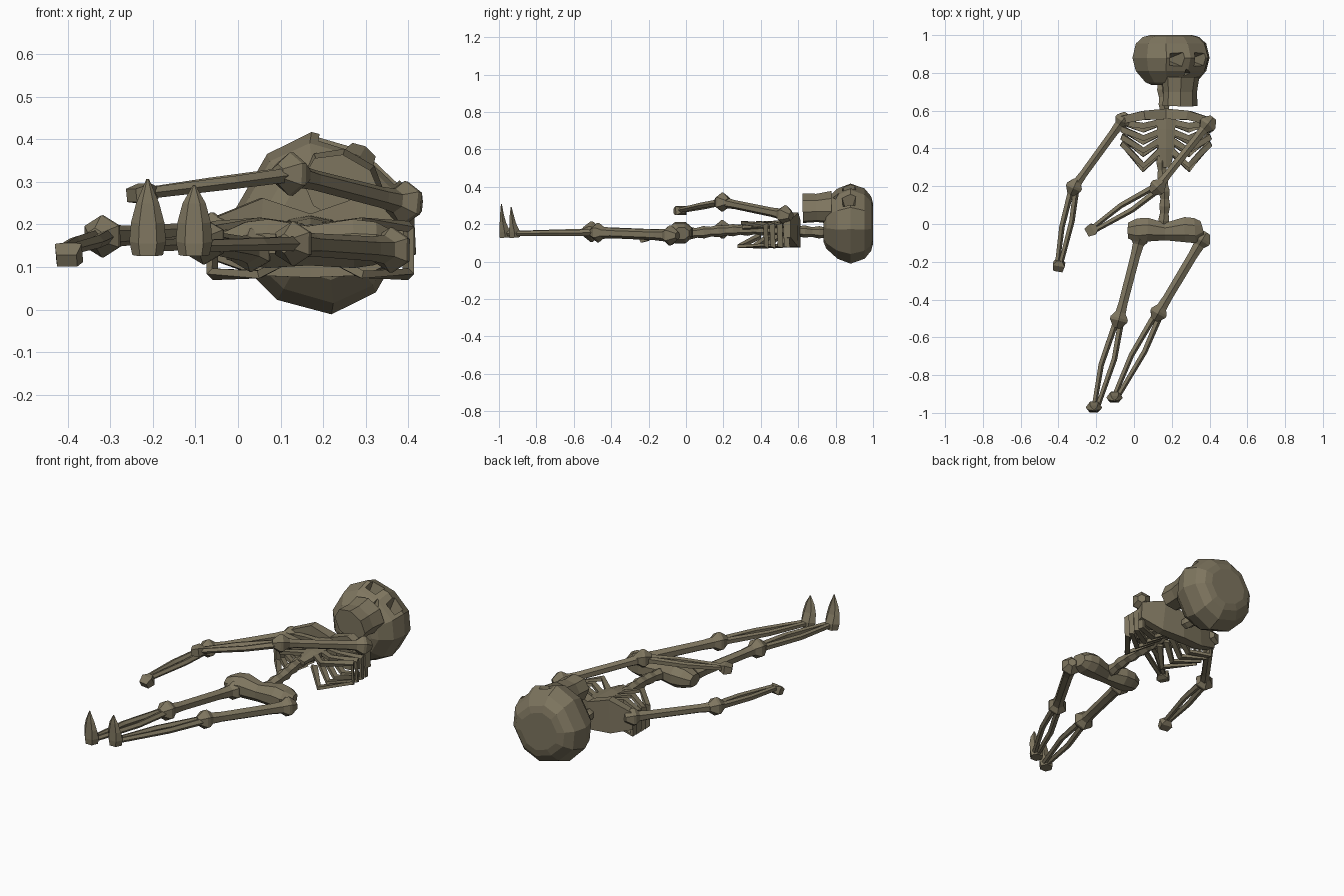
import bpy, bmesh
from math import sin, cos, pi, radians
from mathutils import Vector as V

if "Cube" in bpy.data.objects:
    bpy.data.objects.remove(bpy.data.objects["Cube"])

mat = bpy.data.materials.new("old_bone")
mat.diffuse_color = (0.21, 0.18, 0.115, 1)
mat.use_nodes = True
mat.node_tree.nodes["Principled BSDF"].inputs["Base Color"].default_value = mat.diffuse_color


def loft(name, pts, radii, n=6, ref=(0, 0, 1), turn=0.5, power=1.0):
    """Skin n-sided rings along a path; radii are numbers or (side, up) pairs; power < 1 squares the rings."""
    pts, ref = [V(p) for p in pts], V(ref)
    bm, rings = bmesh.new(), []

    def box(c):
        return abs(c) ** power * (1 if c > 0 else -1)
    for i, (p, r) in enumerate(zip(pts, radii)):
        ru, rv = r if isinstance(r, tuple) else (r, r)
        t = (pts[min(i + 1, len(pts) - 1)] - pts[max(i - 1, 0)]).normalized()
        u = t.cross(ref).normalized()
        v = u.cross(t)
        angles = [(k + turn) * 2 * pi / n for k in range(n)]
        rings.append([bm.verts.new(p + u * ru * box(cos(a)) + v * rv * box(sin(a))) for a in angles])
    for a, b in zip(rings, rings[1:]):
        for k in range(n):
            bm.faces.new((a[k], a[(k + 1) % n], b[(k + 1) % n], b[k]))
    bm.faces.new(rings[0])
    bm.faces.new(rings[-1])
    bmesh.ops.recalc_face_normals(bm, faces=bm.faces)
    me = bpy.data.meshes.new(name)
    bm.to_mesh(me)
    bm.free()
    me.materials.append(mat)
    ob = bpy.data.objects.new(name, me)
    bpy.context.collection.objects.link(ob)
    return ob


def knob(name, c, d, r):
    """Faceted spindle-shaped joint, aligned with the bone direction."""
    c, d = V(c), V(d).normalized()
    loft(name, [c + d * r * s for s in (-1, -.15, .15, 1)],
         [r * .5, r * 1.15, r * 1.15, r * .5])


def limb(name, a, b, c, r, bow, ends):
    """Single upper bone a-b, bowed pair of bones b-c, knobs at a and b."""
    a, b, c = V(a), V(b), V(c)
    loft(name + "_upper_bone", [a, a.lerp(b, .2), a.lerp(b, .8), b],
         [r * 1.25, r, r * .95, r * 1.2])
    side = (c - b).cross(V((0, 0, 1))).normalized()
    for label, s, f in (("inner", 1, .55), ("outer", -1, .45)):
        loft(f"{name}_lower_bone_{label}",
             [b + side * s * .012, b.lerp(c, f) + side * s * bow, c + side * s * .01],
             [.018, .016, .014], 5)
    knob(name + "_top_joint", a, b - a, ends[0])
    knob(name + "_middle_joint", b, c - a, ends[1])


# Limbs
limb("left_arm", (-.06, .55, .18), (-.318, .195, .172), (-.395, -.195, .145), .025, .023, (.042, .043))
limb("right_arm", (.39, .527, .25), (.125, .195, .318), (-.205, -.02, .275), .025, .026, (.045, .044))
limb("left_leg", (.03, -.08, .14), (-.08, -.505, .16), (-.2, -.955, .15), .029, .03, (.045, .047))
limb("right_leg", (.36, -.085, .14), (.13, -.47, .155), (-.09, -.9, .15), .029, .027, (.046, .045))

# Hands
for name, a, b in (("left_hand", (-.393, -.19, .145), (-.402, -.245, .115)),
                   ("right_hand", (-.195, -.015, .275), (-.25, -.045, .268))):
    a, b = V(a), V(b)
    loft(name, [a, a.lerp(b, .4), b], [.02, (.045, .034), (.034, .022)], 4)

# Feet pointing upwards
for name, x, y, top in (("left_foot", -.212, -.967, .307), ("right_foot", -.103, -.915, .292)):
    loft(name, [(x, y, .128), (x, y - .003, .16), (x, y - .012, .205), (x, y - .017, .25), (x, y - .02, top)],
         [(.036, .033), (.043, .033), (.039, .02), (.027, .012), (.003, .003)], 6, (0, 1, 0), 0)

# Spine and neck with knuckled vertebrae
ys = [-.02 + .0385 * i for i in range(21)]
loft("spine", [(.155 + .008 * sin(y * 14), y, .155 + .012 * sin(y * 6 - .5) + .012 * max(0, y)) for y in ys],
     [.033 if i % 2 else .026 for i in range(21)], 6)

# Pelvis: wide block with raised wings
loft("pelvis", [(-.03, -.035, .15), (.02, -.035, .155), (.07, -.03, .155), (.165, -.04, .15),
                (.27, -.03, .155), (.32, -.035, .155), (.36, -.025, .15)],
     [(.045, .035), (.07, .055), (.068, .062), (.05, .05), (.072, .062), (.072, .055), (.045, .035)], 8)

# Shoulder girdle: slab closing the top of the chest, tapering to the shoulders
q = 2 ** .5
slab = [(-.07, .55, .12, .21, .02), (.05, .575, .08, .262, .024), (.17, .583, .075, .225, .028),
        (.29, .575, .08, .262, .024), (.41, .54, .13, .225, .02)]
loft("shoulder_girdle", [(x, y, (a + b) / 2) for x, y, a, b, w in slab],
     [(w * q, (b - a) / 2 * q) for x, y, a, b, w in slab], 4)

# Breastbone
loft("breastbone", [(.17, .59, .2), (.17, .5, .198), (.17, .4, .195), (.17, .3, .185)],
     [(.065, .022), (.055, .022), (.05, .02), (.028, .015)], 6)

# Ribs: flat hoops from the spine around to the breastbone, mirrored
for i, (side_y, dip, root) in enumerate([(.54, .5, .54), (.505, .435, .49), (.465, .37, .445), (.43, .29, .39)]):
    for label, s in (("left", -1), ("right", 1)):
        cx = .17
        path = [(cx + s * .02, root, .135), (cx + s * .12, dip, .083), (cx + s * .23, side_y, .083),
                (cx + s * .23, side_y - .005, .195), (cx + s * .12, dip + .02, .207), (cx + s * .03, root, .195)]
        loft(f"{label}_rib_{i + 1}", path, [(.013, .022)] * 6, 4, (0, 1, 0))

# Skull: cranium lofted along y, face towards local z
turned = (0, radians(30), 0)
skull = loft("cranium", [(0, y, 0) for y in (-.135, -.12, -.06, .01, .085, .12, .13)],
             [(.10, .09), (.135, .125), (.185, .178), (.2, .208), (.185, .178), (.15, .135), (.11, .10)],
             10, power=.85)
skull.location, skull.rotation_euler = (.196, .87, .203), turned

# Eye sockets and nose cut into the face
cutters = []
for name, pts, rad, n in (("socket_cutter_left", [(-.07, .0, .09), (-.075, .0, .26)], [.012, .085], 4),
                          ("socket_cutter_right", [(.07, .0, .09), (.075, .0, .26)], [.012, .085], 4),
                          ("nose_cutter", [(0, -.07, .11), (0, -.07, .25)], [.01, .04], 3)):
    c = loft(name, pts, rad, n, (0, 1, 0))
    c.location, c.rotation_euler, c.hide_render = skull.location, turned, True
    m = skull.modifiers.new(name, "BOOLEAN")
    m.operation, m.object, m.solver = "DIFFERENCE", c, "EXACT"
    cutters.append(c)
bpy.context.view_layer.update()
cut = bpy.data.meshes.new_from_object(skull.evaluated_get(bpy.context.evaluated_depsgraph_get()))
skull.modifiers.clear()
skull.data = cut
for c in cutters:
    bpy.data.objects.remove(c)

# Jaw: blunt block below the face
jaw = loft("jaw", [(0, -.245, .095), (0, -.17, .097), (0, -.09, .10)],
           [(.098, .075), (.094, .072), (.105, .085)], 8)
jaw.location, jaw.rotation_euler = skull.location, turned
